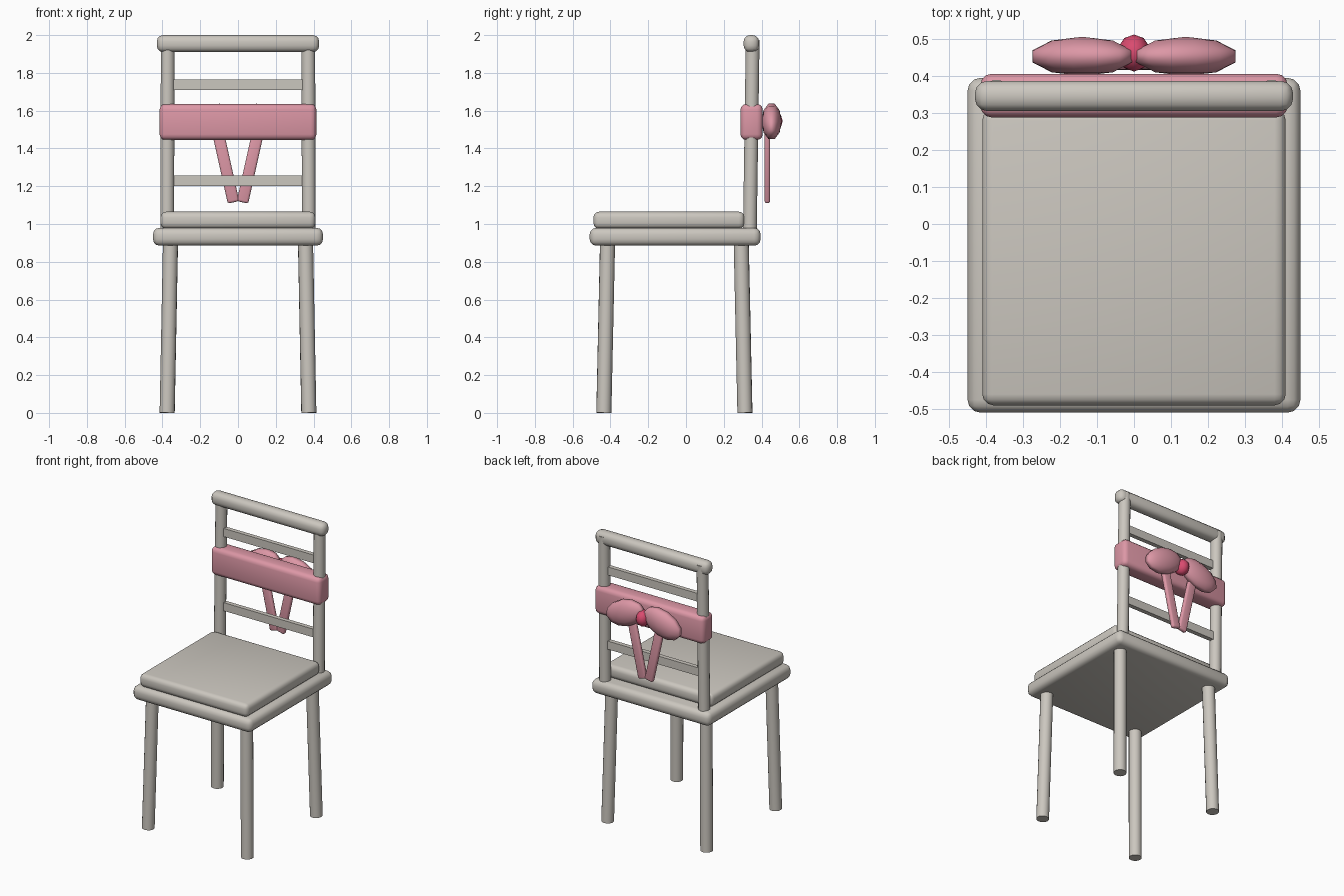
import bpy
from math import radians
from mathutils import Vector

cube = bpy.data.objects.get("Cube")
if cube:
    bpy.data.objects.remove(cube, do_unlink=True)


def material(name, colour):
    m = bpy.data.materials.new(name)
    m.use_nodes = True
    m.diffuse_color = (*colour, 1)
    m.node_tree.nodes["Principled BSDF"].inputs["Base Color"].default_value = (*colour, 1)
    return m


wood = material("pale grey wood", (0.60, 0.57, 0.52))
pink = material("soft pink ribbon", (0.72, 0.31, 0.38))
rose = material("deep rose knot", (0.70, 0.07, 0.16))


def finish(name, mat, angle=60):
    ob = bpy.context.object
    ob.name = name
    ob.data.materials.append(mat)
    bpy.ops.object.shade_smooth_by_angle(angle=radians(angle))
    return ob


def box(name, mat, low, high, bevel=0.0, tilt=0.0):
    """Box between two corners, with rounded edges and a tilt about y."""
    low, high = Vector(low), Vector(high)
    bpy.ops.mesh.primitive_cube_add(size=1, location=(low + high) / 2)
    ob = bpy.context.object
    ob.scale = high - low
    bpy.ops.object.transform_apply(location=False, rotation=False, scale=True)
    ob.rotation_euler.y = tilt
    if bevel:
        mod = ob.modifiers.new("rounded edges", 'BEVEL')
        mod.width = bevel
        mod.segments = 3
        bpy.ops.object.modifier_apply(modifier=mod.name)
    return finish(name, mat, 60 if bevel else 30)


def rod(name, mat, start, end, radius):
    start, end = Vector(start), Vector(end)
    axis = end - start
    bpy.ops.mesh.primitive_cylinder_add(vertices=16, radius=radius, depth=axis.length,
                                        location=(start + end) / 2)
    bpy.context.object.rotation_euler = axis.to_track_quat('Z', 'Y').to_euler()
    return finish(name, mat)


def blob(name, mat, centre, size, tilt=0.0):
    """Low-poly ellipsoid with its poles facing front and back."""
    bpy.ops.mesh.primitive_uv_sphere_add(segments=12, ring_count=5, radius=1,
                                         rotation=(radians(90), 0, 0))
    bpy.ops.object.transform_apply(location=False, rotation=True, scale=False)
    ob = bpy.context.object
    ob.location = centre
    ob.scale = size
    ob.rotation_euler.y = tilt
    return finish(name, mat, 80)


# Seat and cushion
box("seat", wood, (-0.45, -0.51, 0.885), (0.45, 0.395, 0.98), 0.035)
box("cushion", wood, (-0.41, -0.49, 0.975), (0.41, 0.31, 1.065), 0.03)

# Legs, posts, bow loops and ribbon tails, one of each per side
for side, s in (("left", 1), ("right", -1)):
    rod(side + "_front_leg", wood, (s * 0.375, -0.435, 0), (s * 0.357, -0.415, 0.92), 0.04)
    rod(side + "_back_leg", wood, (s * 0.375, 0.312, 0), (s * 0.357, 0.292, 0.92), 0.04)
    rod(side + "_back_post", wood, (s * 0.375, 0.338, 0.95), (s * 0.372, 0.353, 1.975), 0.037)
    blob(side + "_bow_loop", pink, (s * 0.14, 0.453, 1.543), (0.15, 0.053, 0.09),
         s * radians(20))
    box(side + "_ribbon_tail", pink, (s * 0.066 - 0.031, 0.416, 1.11),
        (s * 0.066 + 0.031, 0.446, 1.50), 0.012, s * radians(12.5))

# Back rest
box("top_rail", wood, (-0.43, 0.305, 1.91), (0.43, 0.387, 2.0), 0.034)
for name, z in (("upper_slat", 1.738), ("lower_slat", 1.23)):
    box(name, wood, (-0.345, 0.33, z - 0.028), (0.345, 0.36, z + 0.028))

# Ribbon sash and knot
box("sash", pink, (-0.415, 0.288, 1.445), (0.415, 0.406, 1.635), 0.03)
blob("bow_knot", rose, (0, 0.462, 1.545), (0.045, 0.05, 0.055))
